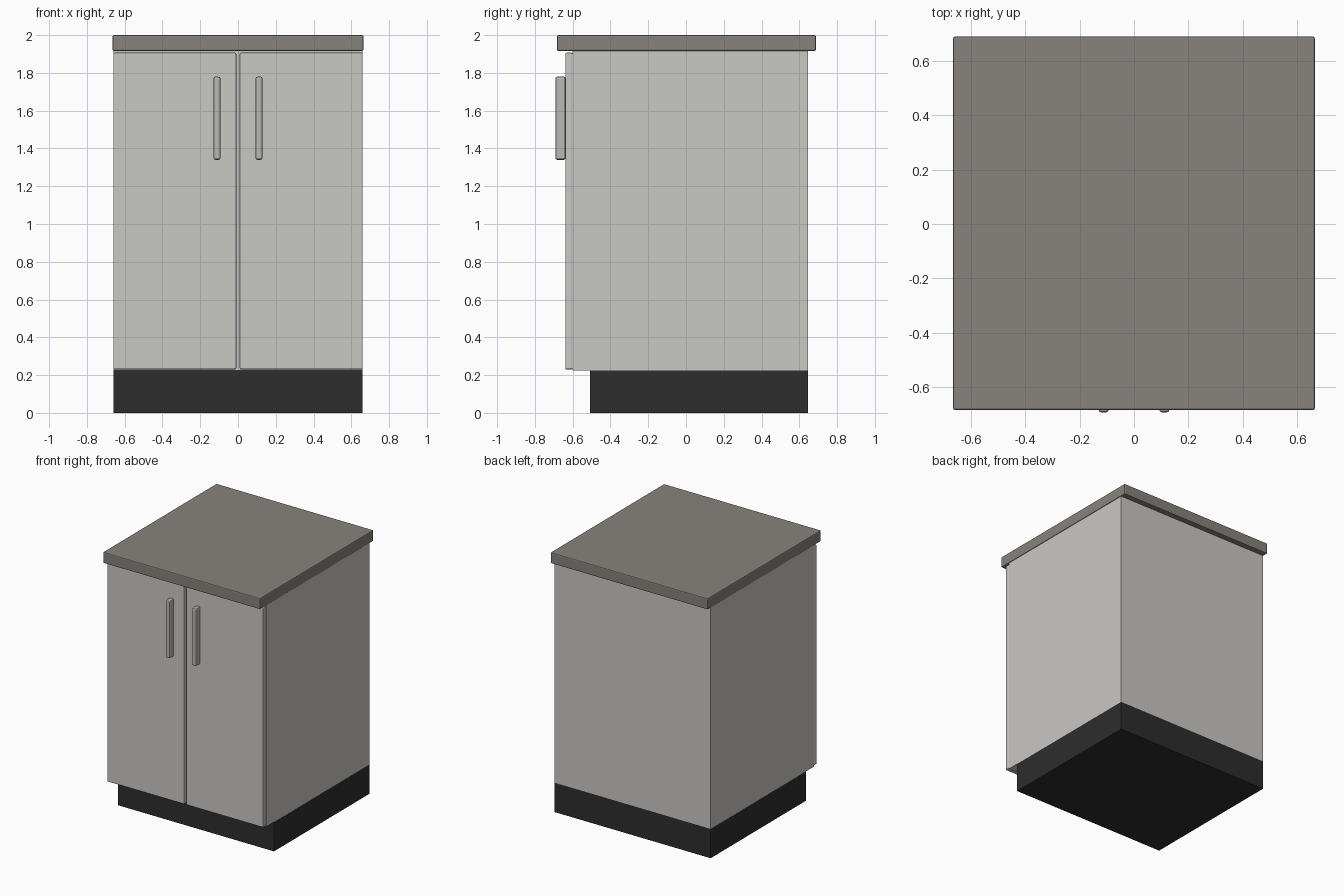
import bpy

cube = bpy.data.objects.get("Cube")
if cube:
    bpy.data.objects.remove(cube, do_unlink=True)


def material(name, r, g, b):
    m = bpy.data.materials.new(name)
    m.use_nodes = True
    m.diffuse_color = (r, g, b, 1)
    m.node_tree.nodes["Principled BSDF"].inputs["Base Color"].default_value = (r, g, b, 1)
    return m


def box(name, mat, x, y, z, bevel=0):
    """Box spanning the given (min, max) ranges, with optionally softened edges."""
    spans = (x, y, z)
    bpy.ops.mesh.primitive_cube_add(size=1, location=[(a + b) / 2 for a, b in spans])
    ob = bpy.context.object
    ob.name = name
    ob.scale = [b - a for a, b in spans]
    bpy.ops.object.transform_apply(location=False, rotation=False, scale=True)
    ob.data.materials.append(mat)
    if bevel:
        mod = ob.modifiers.new("Soft edges", "BEVEL")
        mod.width = bevel
        mod.segments = 2
    return ob


white = material("Off white panel", 0.584, 0.577, 0.558)
stone = material("Grey brown worktop", 0.242, 0.227, 0.205)
black = material("Black plinth", 0.026, 0.026, 0.026)
steel = material("Brushed steel", 0.48, 0.48, 0.47)

# Carcass, recessed plinth and overhanging worktop
half = 0.66
box("plinth", black, (-half, half), (-0.508, 0.645), (0, 0.224))
box("carcass", white, (-half, half), (-0.60, 0.645), (0.224, 1.916))
box("worktop", stone, (-0.664, 0.664), (-0.683, 0.688), (1.916, 2.0), 0.007)

# Mirrored pair of doors, each with a bar handle near the centre gap
for side, s in (("left", 1), ("right", -1)):
    box(side + "_door", white, sorted((s * 0.009, s * half)),
        (-0.639, -0.60), (0.23, 1.907), 0.007)
    box(side + "_handle", steel, sorted((s * 0.093, s * 0.13)),
        (-0.692, -0.637), (1.34, 1.78), 0.01)
